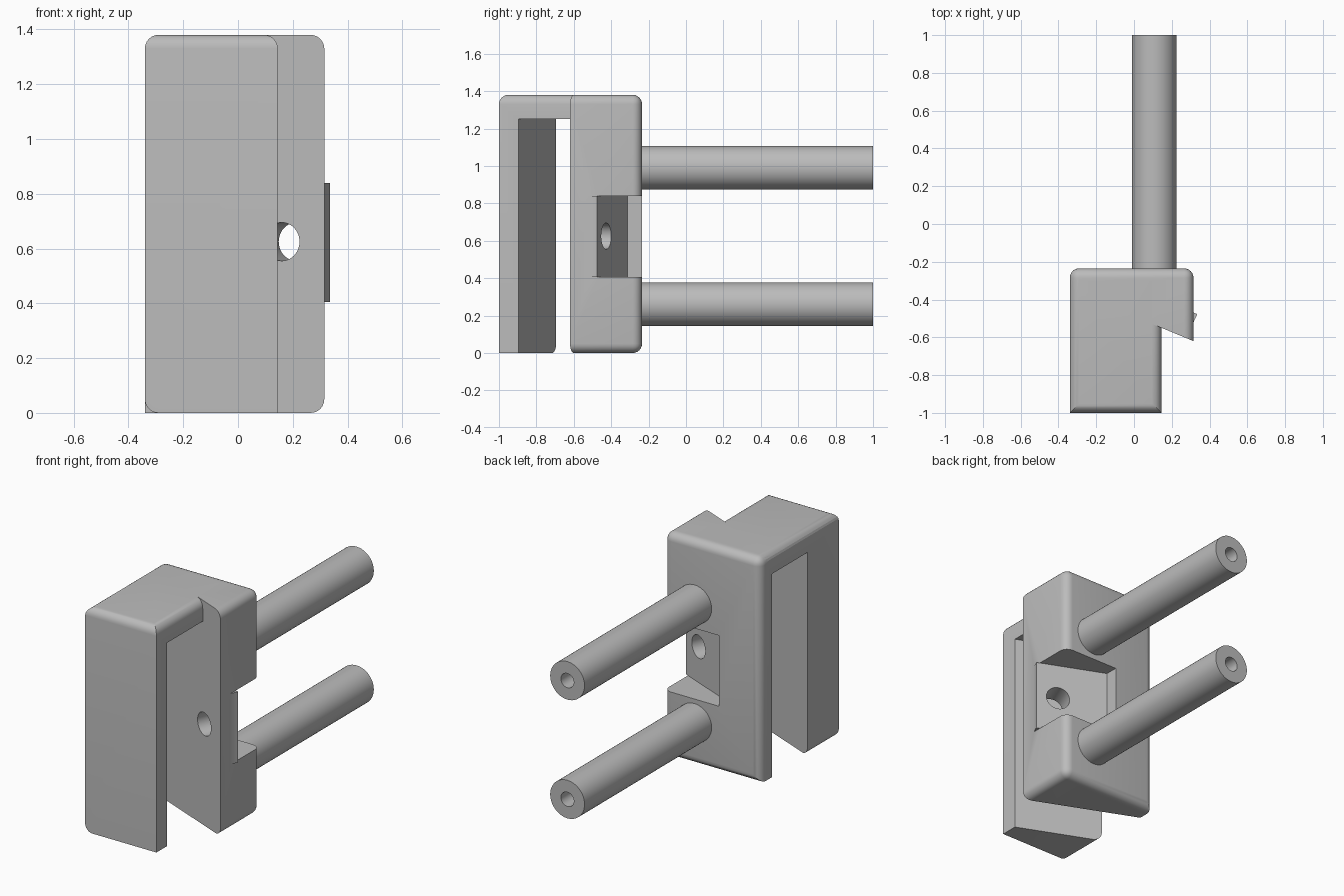
import bpy, bmesh, math
from mathutils import Matrix, Vector

cube = bpy.data.objects.get("Cube")
if cube:
    bpy.data.objects.remove(cube, do_unlink=True)

grey = bpy.data.materials.new("plain_grey")
grey.use_nodes = True
grey.diffuse_color = (0.5, 0.5, 0.5, 1)
grey.node_tree.nodes["Principled BSDF"].inputs["Base Color"].default_value = (0.5, 0.5, 0.5, 1)

LEFT, RIGHT, BACK, FRONT, TOP = -0.34, 0.315, -0.235, -1.0, 1.38
SLOPE = -0.414          # slant of the slot and recess in plan
ROUND = 0.05            # edge rounding


def make(name, bm):
    bmesh.ops.recalc_face_normals(bm, faces=bm.faces)
    mesh = bpy.data.meshes.new(name)
    bm.to_mesh(mesh)
    bm.free()
    mesh.materials.append(grey)
    ob = bpy.data.objects.new(name, mesh)
    bpy.context.collection.objects.link(ob)
    return ob


def prism(name, plan, z0, z1, rounded=None):
    """Extrude a plan outline upward and round the edges picked by a rule."""
    bm = bmesh.new()
    face = bm.faces.new([bm.verts.new((x, y, z0)) for x, y in plan])
    grown = bmesh.ops.extrude_face_region(bm, geom=[face])["geom"]
    bmesh.ops.translate(bm, vec=(0, 0, z1 - z0),
                        verts=[v for v in grown if isinstance(v, bmesh.types.BMVert)])
    bmesh.ops.recalc_face_normals(bm, faces=bm.faces)
    if rounded:
        edges = [e for e in bm.edges if rounded((e.verts[0].co + e.verts[1].co) / 2)]
        bmesh.ops.bevel(bm, geom=edges, offset=ROUND, segments=6,
                        profile=0.5, affect='EDGES')
    return make(name, bm)


def combine(target, tool, operation):
    mod = target.modifiers.new(operation.lower(), 'BOOLEAN')
    mod.operation, mod.object, mod.solver = operation, tool, 'EXACT'
    bpy.context.view_layer.objects.active = target
    bpy.ops.object.modifier_apply(modifier=mod.name)
    bpy.data.objects.remove(tool, do_unlink=True)


def smooth(ob):
    bpy.ops.object.select_all(action='DESELECT')
    ob.select_set(True)
    bpy.context.view_layer.objects.active = ob
    bpy.ops.object.shade_smooth_by_angle(angle=math.radians(30))


def slanted(x, y, at):
    """Point at the given x on the slanted line through (x, y)."""
    return (at, y + SLOPE * (at - x))


def near(a, b):
    return abs(a - b) < 0.001


# Back block with a slanted front face
def back_edges(c):
    ends = near(c.z, 0) or near(c.z, TOP)
    return (near(c.y, BACK) or (near(c.x, RIGHT) and ends)
            or (near(c.x, LEFT) and near(c.z, TOP)))


body = prism("clamp_body", [(LEFT, BACK), (RIGHT, BACK), (RIGHT, -0.62),
                            slanted(RIGHT, -0.62, LEFT)], 0, TOP, back_edges)

# Front hook
STEP = 0.145


def hook_edges(c):
    if near(c.z, TOP):
        return c.y < -0.35
    return near(c.z, 0) and near(c.x, LEFT)


hook = prism("hook", [(LEFT, FRONT), (STEP, FRONT), (STEP, -0.3), (LEFT, -0.3)],
             0, TOP, hook_edges)

# Slot between the front plate and the back block, open below
slot = prism("slot_cutter", [slanted(STEP, -0.895, -0.6), slanted(STEP, -0.895, 0.6),
                             slanted(RIGHT, -0.62, 0.6), slanted(RIGHT, -0.62, -0.6)],
             -0.2, 1.25)
combine(hook, slot, 'DIFFERENCE')
combine(body, hook, 'UNION')

# Recess in the back corner, with a small lip past the side
LOW, HIGH = 0.405, 0.84
TIP = (0.335, -0.477)
recess = prism("recess_cutter", [slanted(*TIP, 0.5), slanted(*TIP, -0.06),
                                 (-0.06, 0), (0.5, 0)], LOW, HIGH)
combine(body, recess, 'DIFFERENCE')
lip = prism("recess_lip", [TIP, (0.313, -0.525), (0.27, -0.52), slanted(*TIP, 0.27)],
            LOW, HIGH)
combine(body, lip, 'UNION')

# Screw hole square to the slanted wall
axis = Vector((-SLOPE, 1, 0)).normalized()
bm = bmesh.new()
bmesh.ops.create_cone(bm, cap_ends=True, segments=40, radius1=0.07, radius2=0.07, depth=0.25,
                      matrix=Matrix.Translation((0.185, -0.495, 0.625))
                      @ axis.to_track_quat('Z', 'Y').to_matrix().to_4x4())
combine(body, make("hole_cutter", bm), 'DIFFERENCE')
smooth(body)

# Two rods with a blind bore in the free end
for name, z in (("upper_rod", 0.99), ("lower_rod", 0.26)):
    bm = bmesh.new()
    profile = [(0, -0.25), (0.117, -0.25), (0.117, 1), (0.044, 1), (0.044, 0.5), (0, 0.5)]
    verts = [bm.verts.new((r, y, 0)) for r, y in profile]
    edges = [bm.edges.new(pair) for pair in zip(verts, verts[1:])]
    bmesh.ops.spin(bm, geom=verts + edges, cent=(0, 0, 0), axis=(0, 1, 0),
                   angle=math.tau, steps=48)
    bmesh.ops.remove_doubles(bm, verts=bm.verts, dist=0.0001)
    rod = make(name, bm)
    rod.location = (0.107, 0, z)
    smooth(rod)
